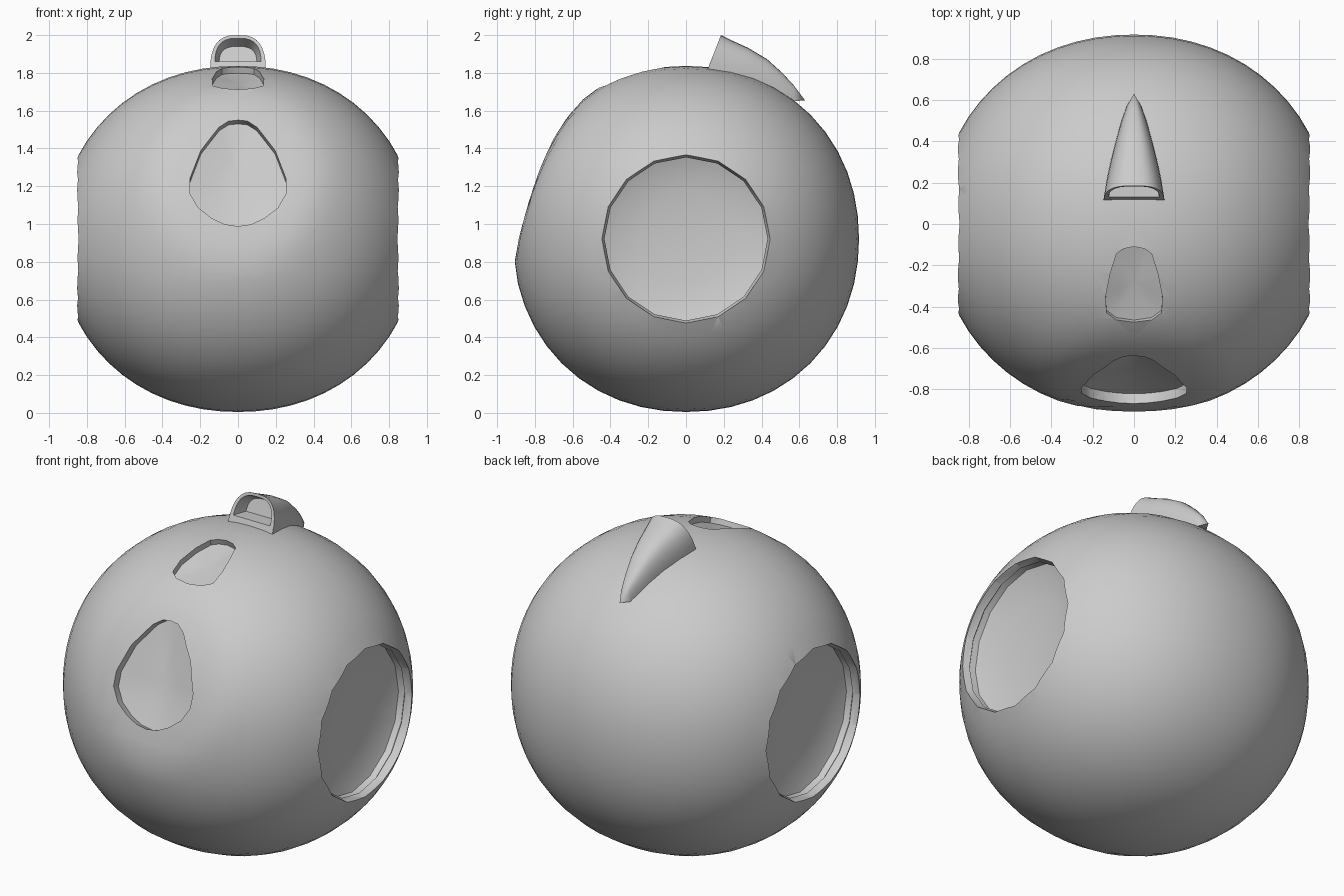
import bpy, bmesh, math
from mathutils import Vector

if "Cube" in bpy.data.objects:
    bpy.data.objects.remove(bpy.data.objects["Cube"])

R, SIDE_R, CZ, POWER = 0.916, 0.95, 0.921, 2.1

clay = bpy.data.materials.new("plain_grey")
clay.use_nodes = True
GREY = (0.6, 0.6, 0.6, 1)
clay.diffuse_color = GREY
clay.node_tree.nodes["Principled BSDF"].inputs["Base Color"].default_value = GREY


def make(name, bm, helper=False):
    bmesh.ops.recalc_face_normals(bm, faces=bm.faces)
    mesh = bpy.data.meshes.new(name)
    bm.to_mesh(mesh)
    bm.free()
    mesh.materials.append(clay)
    ob = bpy.data.objects.new(name, mesh)
    bpy.context.collection.objects.link(ob)
    ob.hide_render = helper
    return ob


def loft(bm, rings, tip):
    """Bridge rings of points; close the start with a face, the end with a fan."""
    loops = [[bm.verts.new(p) for p in ring] for ring in rings]
    n = len(loops[0])
    for a, b in zip(loops, loops[1:]):
        for i in range(n):
            j = (i + 1) % n
            bm.faces.new((a[i], a[j], b[j], b[i]))
    bm.faces.new(loops[0])
    v = bm.verts.new(tip)
    for i in range(n):
        bm.faces.new((loops[-1][i], loops[-1][(i + 1) % n], v))


def surface(x, b):
    """Height of the ball's surface above its centre plane."""
    rest = 1 - abs(x / SIDE_R) ** POWER - abs(b / R) ** POWER
    return R * max(rest, 0) ** (1 / POWER)


def dent(x, z):
    """Flattening of the front around the egg-shaped opening."""
    d = math.hypot(x, (z - 1.27) * 0.9)
    t = min(max((0.46 - d) / 0.26, 0), 1)
    return 0.054 * t * t * (3 - 2 * t)


# Ball: slightly boxy sphere with its poles on the sides
bm = bmesh.new()
bmesh.ops.create_uvsphere(bm, u_segments=48, v_segments=32, radius=1)
for v in bm.verts:
    d = Vector((v.co.z, v.co.x, v.co.y))
    d /= sum(abs(c) ** POWER for c in d) ** (1 / POWER)
    d = Vector((d.x * SIDE_R, d.y * R, d.z * R + CZ))
    if d.y < 0:
        d.y += dent(d.x, d.z)
    v.co = d
ball = make("ball_body", bm)

# Side recesses: sixteen-sided hollows, slightly undercut behind a short lip
cutters = []
bowl = [(1.1, 0.446), (0.846, 0.446), (0.806, 0.432), (0.795, 0.446), (0.76, 0.438),
        (0.738, 0.38), (0.718, 0.25), (0.709, 0.12)]
for side, label in ((1, "left"), (-1, "right")):
    bm = bmesh.new()
    rings = [[(side * x, r * math.cos(i * math.pi / 8), CZ + r * math.sin(i * math.pi / 8))
              for i in range(16)] for x, r in bowl]
    loft(bm, rings, (side * 0.706, 0, CZ))
    cutters.append(make(label + "_bowl_cutter", bm, True))


def mirrored(half):
    """Close a half outline, whose ends lie on the centre line."""
    return half + [(-x, c) for x, c in half[-2:0:-1]]


def recess(name, rim, normal, depth, sag):
    """Cutter whose walls follow the normal and whose floor is a shallow bowl."""
    n = Vector(normal).normalized()
    rim = [Vector(p) for p in rim]
    mid = sum(rim, Vector()) / len(rim)
    floor = [p - n * depth for p in rim]
    inner = [p.lerp(mid, 0.5) - n * (depth + sag * 0.75) for p in rim]
    bm = bmesh.new()
    loft(bm, [[p + n * 0.3 for p in rim], floor, inner], mid - n * (depth + sag))
    cutters.append(make(name, bm, True))


# Front egg-shaped recess
egg = mirrored([(0, 1.55), (0.05, 1.545), (0.1, 1.513), (0.196, 1.39), (0.254, 1.24),
                (0.254, 1.16), (0.21, 1.085), (0.138, 1.03), (0.07, 0.998), (0, 0.987)])
recess("egg_cutter", [(x, dent(x, z) - surface(x, z - CZ), z) for x, z in egg],
       (0, -0.92, 0.4), 0.05, 0.03)

# Top rounded recess
slot = mirrored([(0, -0.11), (0.05, -0.12), (0.085, -0.145), (0.115, -0.24), (0.137, -0.35),
                 (0.133, -0.43), (0.085, -0.465), (0, -0.477)])
recess("slot_cutter", [(x, y, CZ + surface(x, y)) for x, y in slot],
       (0, -0.35, 0.94), 0.036, 0.01)

for c in cutters:
    mod = ball.modifiers.new(c.name, "BOOLEAN")
    mod.operation, mod.solver, mod.object = "DIFFERENCE", "EXACT", c
bpy.context.view_layer.update()
cut = bpy.data.meshes.new_from_object(ball.evaluated_get(bpy.context.evaluated_depsgraph_get()))
ball.modifiers.clear()
ball.data = cut
for c in cutters:
    bpy.data.objects.remove(c)


# Hood: tapering arch with a recessed front mouth
def arch(y, half, top, base, lean):
    ring = []
    for i in range(17):
        a = math.pi * i / 16
        c, s = math.cos(a), max(math.sin(a), 0)
        h = s ** 0.85
        ring.append((math.copysign(half * abs(c) ** 0.68, c), y + lean * h,
                     base + (top - base) * h))
    return ring


bm = bmesh.new()
hood = [arch(0.22, 0.1, 1.94, 1.855, 0.03), arch(0.13, 0.122, 1.983, 1.86, 0.052),
        arch(0.115, 0.147, 2.0, 1.82, 0.07), arch(0.21, 0.132, 1.966, 1.78, 0.045),
        arch(0.3, 0.113, 1.932, 1.76, 0.03), arch(0.41, 0.085, 1.872, 1.72, 0.02),
        arch(0.5, 0.06, 1.8, 1.67, 0.01), arch(0.57, 0.035, 1.735, 1.65, 0)]
loft(bm, hood, (0, 0.63, 1.655))
fin = make("hood_vent", bm)

# Smooth shading with crisp rims
for ob in (ball, fin):
    bpy.ops.object.select_all(action="DESELECT")
    ob.select_set(True)
    bpy.context.view_layer.objects.active = ob
    bpy.ops.object.shade_smooth_by_angle(angle=math.radians(35))
